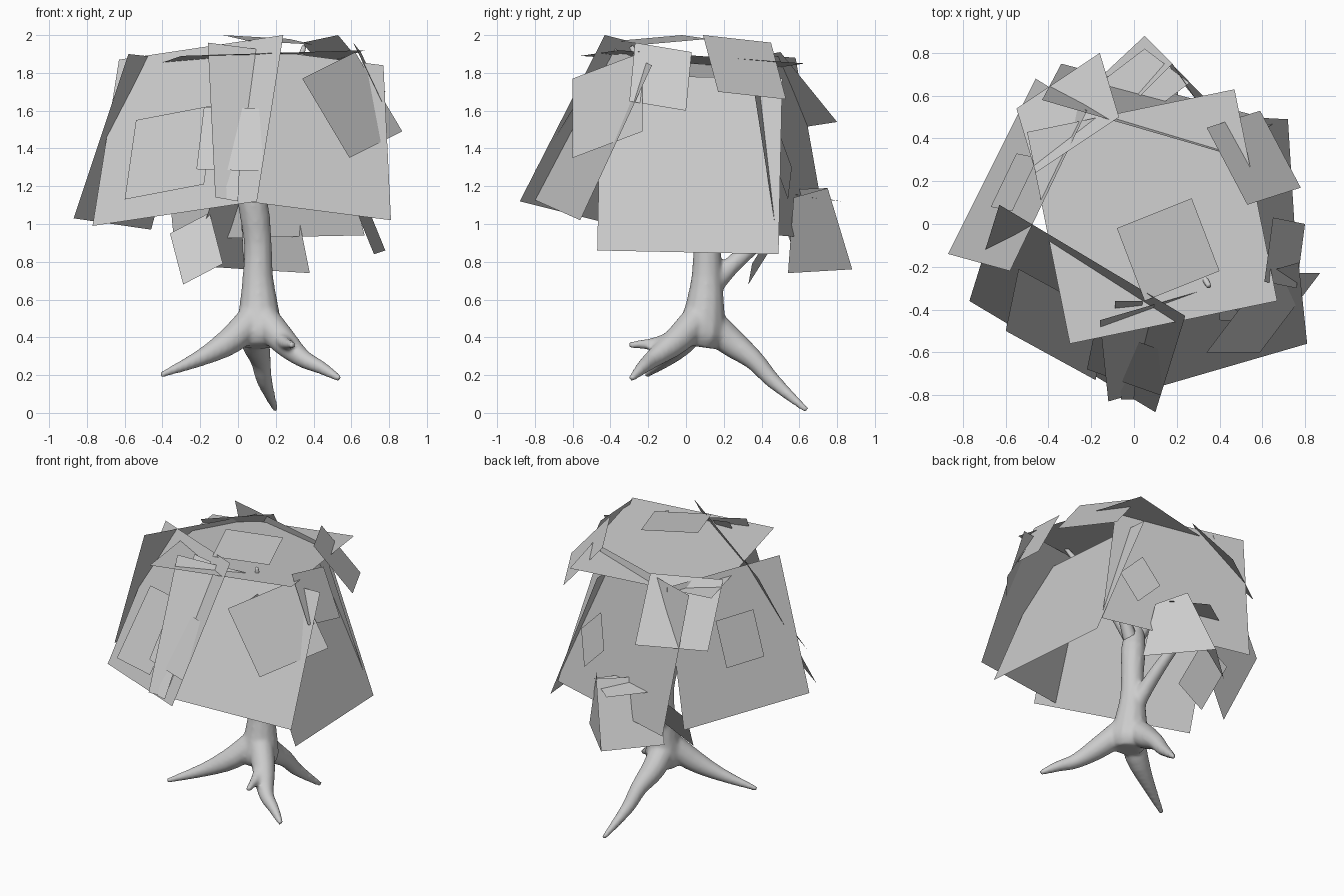
import bpy, bmesh
from math import cos, sin, tau
from mathutils import Vector


def finish(bm, name, smooth=False):
    me = bpy.data.meshes.new(name)
    bmesh.ops.recalc_face_normals(bm, faces=bm.faces)
    bm.to_mesh(me)
    bm.free()
    for p in me.polygons:
        p.use_smooth = smooth
    ob = bpy.data.objects.new(name, me)
    bpy.context.collection.objects.link(ob)
    return ob


def card(name, a, b, c, d=None):
    """Flat foliage card: three corners, the fourth closes the parallelogram."""
    a, b, c = Vector(a), Vector(b), Vector(c)
    d = Vector(d) if d else a + c - b
    bm = bmesh.new()
    bm.faces.new([bm.verts.new(p) for p in (a, b, c, d)])
    finish(bm, name)


def tube(bm, pts, sides=12):
    """Tapered limb through (x, y, z, radius) points, path smoothed as a spline."""
    steps, n = [], len(pts)
    for i in range(n - 1):
        p0, p1, p2, p3 = (Vector(pts[max(0, min(n - 1, i + k))]) for k in (-1, 0, 1, 2))
        for t in (0, 0.33, 0.66):
            steps.append(0.5 * (2 * p1 + (p2 - p0) * t + (2 * p0 - 5 * p1 + 4 * p2 - p3) * t * t
                                + (3 * p1 - p0 - 3 * p2 + p3) * t ** 3))
    steps.append(Vector(pts[-1]))
    rings = []
    circle = [Vector((1, 0, 0)), Vector((0, 1, 0))]
    d_prev = Vector((0, 0, 1))
    for i, s in enumerate(steps):
        d = (steps[min(i + 1, len(steps) - 1)] - steps[max(i - 1, 0)]).to_3d().normalized()
        q = d_prev.rotation_difference(d)
        circle = [q @ v for v in circle]
        d_prev = d
        rings.append([bm.verts.new(s.to_3d() + s[3] * (cos(tau * k / sides) * circle[0]
                     + sin(tau * k / sides) * circle[1])) for k in range(sides)])
    for r0, r1 in zip(rings, rings[1:]):
        for k in range(sides):
            j = (k + 1) % sides
            bm.faces.new((r0[k], r0[j], r1[j], r1[k]))
    bm.faces.new(rings[0][::-1])
    bm.faces.new(rings[-1])


# Trunk, roots and main back branch, blended into one smooth body
limbs = [
    [(.11, .07, .35, .09), (.11, .08, .42, .125), (.11, .1, .56, .105), (.105, .11, .72, .082),
     (.105, .11, .9, .074), (.08, .09, 1.1, .08), (.03, .05, 1.3, .055)],
    [(.11, .09, .53, .085), (-.03, -.01, .39, .075), (-.2, -.1, .29, .045), (-.41, -.21, .2, .016)],
    [(.11, .09, .53, .085), (.23, -.04, .39, .075), (.34, -.17, .29, .05), (.44, -.23, .24, .036), (.54, -.29, .18, .018)],
    [(.1, .07, .53, .085), (.09, .22, .39, .08), (.12, .36, .28, .055), (.14, .46, .17, .042), (.2, .64, .012, .016)],
    [(.2, 0, .42, .05), (.25, -.15, .37, .035), (.29, -.3, .36, .018)],
    [(.1, .1, .62, .06), (.08, .22, .76, .05), (.06, .38, .9, .04), (.04, .55, 1.02, .025), (.04, .68, 1.1, .014)],
]
bm = bmesh.new()
for limb in limbs:
    tube(bm, limb)
trunk = finish(bm, "trunk_and_roots", True)
rem = trunk.modifiers.new("blend", 'REMESH')
rem.mode, rem.voxel_size, rem.use_smooth_shade = 'VOXEL', 0.012, True
sm = trunk.modifiers.new("soften", 'SMOOTH')
sm.factor, sm.iterations = 0.5, 8

# Thin branches inside the crown
branches = [
    [(.05, .06, 1.15, .05), (-.15, -.08, 1.4, .035), (-.32, -.12, 1.5, .01)],
    [(.04, .06, 1.15, .05), (.2, -.05, 1.5, .035), (.35, -.29, 1.94, .012)],
    [(.06, .07, 1.1, .05), (.25, .14, 1.4, .03), (.4, .2, 1.6, .01)],
    [(.03, .06, 1.2, .05), (-.08, .2, 1.5, .03), (-.18, .35, 1.7, .01)],
]
for i, b in enumerate(branches):
    bm = bmesh.new()
    tube(bm, b, 8)
    finish(bm, f"branch_{i + 1}", True)

# Large foliage cards forming the crown
large = [
    ((-.3, -.56, 1.89), (.67, -.36, 1.92), (.47, .63, 1.85)),
    ((-.63, .09, 1.87), (.24, -.43, 2.0), (.1, -.88, 1.12)),
    ((.77, -.18, 1.84), (.81, -.56, 1.02), (-.12, -.83, 1.14)),
    ((.4, -.45, 1.79), (.78, -.47, .86), (.72, .49, .84)),
    ((-.58, -.22, 1.9), (-.87, -.14, 1.03), (-.46, .68, .97), (-.22, .53, 1.86)),
    ((-.43, .58, 1.88), (.43, .33, 1.9), (.67, .48, .94), (-.34, .75, .92)),
]
for i, c in enumerate(large):
    card(f"large_leaf_card_{i + 1}", *c)

# Small foliage cards around the crown
small = [
    ((-.08, -.02, 2.0), (.27, .12, 1.98), (.4, -.22, 1.95)),
    ((.53, .09, 2.0), (.34, .45, 1.96), (.59, .53, 1.66)),
    ((-.07, .5, 1.91), (-.16, .8, 1.54), (-.55, .54, 1.5)),
    ((.34, -.6, 1.77), (.62, -.23, 1.91), (.87, -.23, 1.49)),
    ((.61, -.27, 1.96), (.65, .03, 1.91), (.8, 0, 1.6)),
    ((-.54, -.21, 1.55), (-.12, -.44, 1.63), (-.18, -.73, 1.21)),
    ((-.18, -.48, 1.62), (.16, -.6, 1.61), (.12, -.8, 1.28)),
    ((-.09, -.36, 1.95), (.04, -.36, 1.93), (.0, -.82, 1.12), (-.06, -.82, 1.13)),
    ((-.57, .06, 1.62), (-.45, .31, 1.6), (-.55, .33, 1.3)),
    ((.5, .46, 1.35), (.33, .48, 1.52), (.25, .56, 1.3)),
]
for i, c in enumerate(small):
    card(f"small_leaf_card_{i + 1}", *c)

# Leaf cluster on the low back branch
low = [
    ((.05, .88, .76), (-.25, .6, .78), (-.12, .45, 1.18), (.18, .75, 1.19)),
    ((.05, .88, .76), (.38, .54, .74), (.3, .57, 1.14), (.18, .75, 1.19)),
    ((-.29, .33, .68), (-.36, .5, .95), (-.15, .52, 1.06)),
    ((.05, .82, 1.12), (.26, .66, 1.14), (.05, .5, 1.17)),
]
for i, c in enumerate(low):
    card(f"low_leaf_card_{i + 1}", *c)
